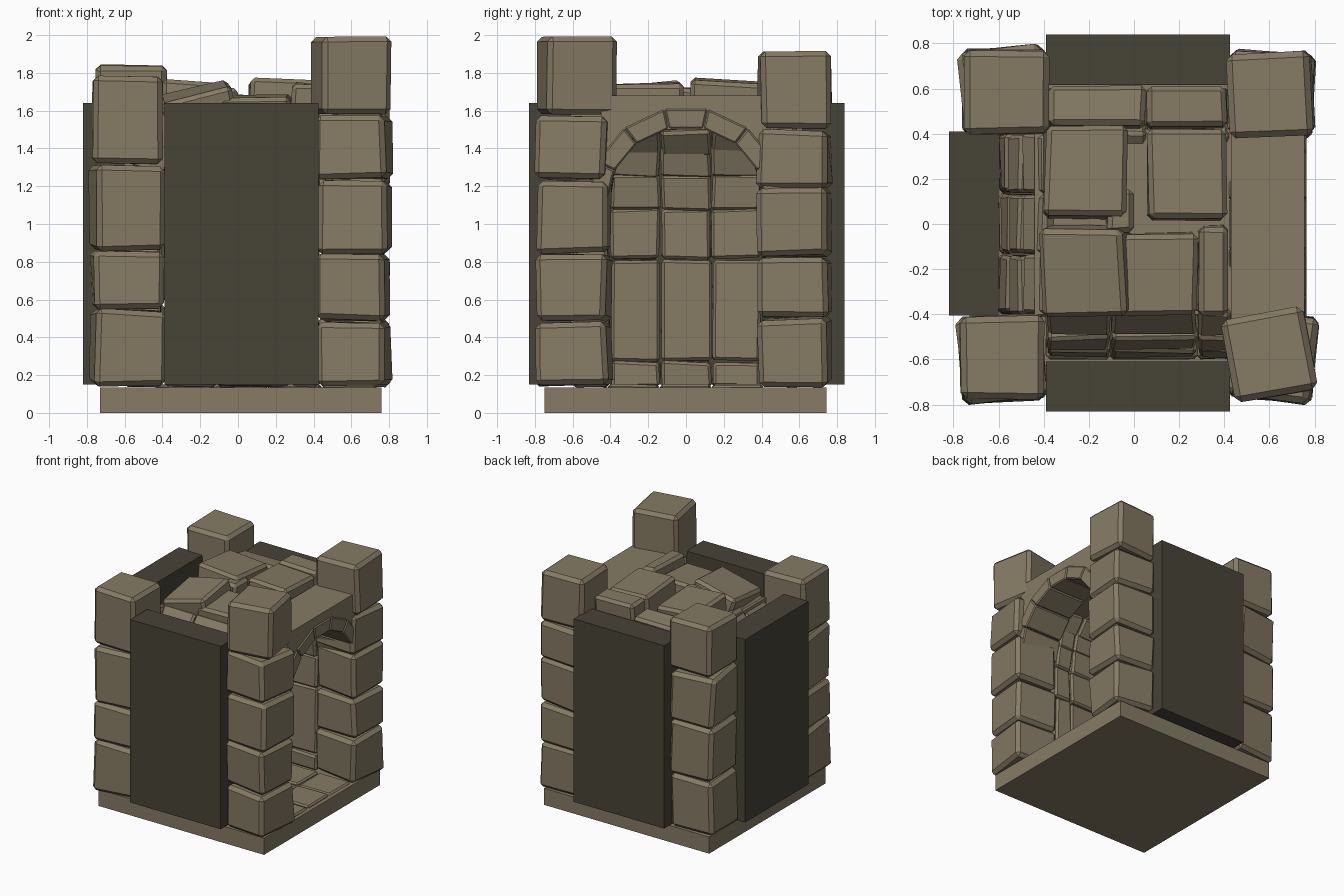
import bpy, bmesh, random
from math import radians, sin, cos
from mathutils import Matrix, Vector

random.seed(7)
cube = bpy.data.objects.get("Cube")
if cube:
    bpy.data.objects.remove(cube, do_unlink=True)


def material(name, rgb):
    m = bpy.data.materials.new(name)
    m.use_nodes = True
    m.diffuse_color = (*rgb, 1)
    m.node_tree.nodes["Principled BSDF"].inputs["Base Color"].default_value = (*rgb, 1)
    return m


STONE = material("tan_stone", (0.238, 0.198, 0.129))
DARK = material("dark_stone", (0.064, 0.056, 0.038))


def finish(name, bm, mat):
    bmesh.ops.recalc_face_normals(bm, faces=bm.faces)
    mesh = bpy.data.meshes.new(name)
    bm.to_mesh(mesh)
    bm.free()
    mesh.materials.append(mat)
    obj = bpy.data.objects.new(name, mesh)
    bpy.context.collection.objects.link(obj)
    return obj


def block(name, xs, ys, zs, rot=(0, 0, 0), jitter=0.0, bevel=0.0, mat=STONE, frame=None):
    """Rough chamfered stone filling the given ranges, turned about its centre."""
    bm = bmesh.new()
    bmesh.ops.create_cube(bm, size=1)
    size = Vector((xs[1] - xs[0], ys[1] - ys[0], zs[1] - zs[0]))
    centre = Vector((sum(xs), sum(ys), sum(zs))) / 2
    turn = Matrix.Identity(4)
    for axis, deg in zip("XYZ", rot):
        turn = Matrix.Rotation(radians(deg), 4, axis) @ turn
    for v in bm.verts:
        wobble = Vector([random.uniform(-jitter, jitter) for _ in range(3)])
        v.co = centre + turn @ (v.co * size + wobble)
    if bevel:
        bmesh.ops.bevel(bm, geom=bm.edges[:], offset=bevel, segments=1, affect='EDGES')
    if frame:
        bm.transform(frame)
    return finish(name, bm, mat)


def prism(name, outline, x0, x1, bevel=0.0):
    """Outline in y and z, extruded along x."""
    bm = bmesh.new()
    face = bm.faces.new([bm.verts.new((x0, y, z)) for y, z in outline])
    out = bmesh.ops.extrude_face_region(bm, geom=[face])
    moved = [g for g in out["geom"] if isinstance(g, bmesh.types.BMVert)]
    bmesh.ops.translate(bm, verts=moved, vec=(x1 - x0, 0, 0))
    if bevel:
        bmesh.ops.bevel(bm, geom=bm.edges[:], offset=bevel, segments=1, affect='EDGES')
    return finish(name, bm, STONE)


# Base and the three dark outer panels
block("base_slab", (-0.73, 0.76), (-0.75, 0.745), (0, 0.135))
PANEL_Z = (0.15, 1.64)
block("front_panel", (-0.39, 0.425), (-0.83, -0.61), PANEL_Z, mat=DARK)
block("back_panel", (-0.39, 0.425), (0.615, 0.84), PANEL_Z, mat=DARK)
block("side_panel", (-0.82, -0.6), (-0.405, 0.41), PANEL_Z, mat=DARK)

# Floor tiles
for i in range(4):
    for j in range(3):
        x, y = -0.42 + i * 0.29, -0.41 + j * 0.275
        block("floor_tile", (x, x + 0.28), (y, y + 0.265), (0.1, 0.15), jitter=0.003, bevel=0.012)

# Corner pillars: centre, joint heights, turn of the lower stones,
# then centre and turn of the top stone
pillars = {
    "front_right_pillar": ((0.612, -0.59), (0.14, 0.49, 0.84, 1.23, 1.575, 2.0), -5, (0.6, -0.58), 10),
    "back_right_pillar": ((0.605, 0.575), (0.14, 0.505, 0.83, 1.19, 1.5, 1.915), -3, (0.605, 0.575), 3),
    "front_left_pillar": ((-0.585, -0.595), (0.14, 0.55, 0.86, 1.315, 1.785), 4, (-0.585, -0.59), 1),
    "back_left_pillar": ((-0.575, 0.59), (0.14, 0.58, 1.02, 1.43, 1.845), 4, (-0.565, 0.585), 0),
}
for name, (centre, joints, turn, top_centre, top_turn) in pillars.items():
    for k, (z0, z1) in enumerate(zip(joints, joints[1:])):
        top = k == len(joints) - 2
        cx, cy = top_centre if top else centre
        if top:
            rot = (0, 0, top_turn)
        else:
            rot = (random.uniform(-1.5, 1.5), random.uniform(-1.5, 1.5), turn + random.uniform(-2, 2))
        h = 0.186
        block(name, (cx - h, cx + h), (cy - h, cy + h), (z0 + 0.004, z1 - 0.004), rot,
              0.006 if top else 0.011, 0.027)

# Inner walls: courses of (bottom, top, inward shift, lean), curving in at the top
courses = [(0.14, 0.27, 0, 0), (0.275, 0.81, 0, 0), (0.815, 1.08, 0, 0),
           (1.085, 1.275, 0.015, 8), (1.27, 1.44, 0.055, 18), (1.4, 1.56, 0.125, 40)]
walls = {
    "side_wall": (-90, (-0.4, -0.135, 0.135, 0.4)),
    "front_wall": (0, (-0.39, -0.105, 0.28, 0.43)),
    "back_wall": (180, (-0.42, -0.055, 0.16, 0.39)),
}
for name, (angle, cuts) in walls.items():
    frame = Matrix.Rotation(radians(angle), 4, 'Z')
    for z0, z1, shift, lean in courses:
        for u0, u1 in zip(cuts, cuts[1:]):
            block(name, (u0 + 0.004, u1 - 0.004), (-0.595 + shift, -0.41 + shift), (z0, z1),
                  (-lean, 0, 0), 0.008, 0.015, frame=frame)

# Doorway: wall above the opening, and a ring of wedge stones
CZ = 1.09


def polar(r, deg):
    return r * sin(radians(deg)), CZ + r * cos(radians(deg))


arc = [polar(0.47, a) for a in range(-72, 73, 12)]
prism("door_lintel", arc + [(0.45, 1.68), (-0.45, 1.68)], 0.43, 0.755)
ring = (-88, -63, -38, -12.5, 12.5, 38, 63, 86)
for a, b in zip(ring, ring[1:]):
    a, b = a + 0.2, b - 0.2
    prism("arch_stone", [polar(0.425, a), polar(0.53, a), polar(0.53, b), polar(0.425, b)],
          0.42, 0.765, 0.008)

# Roof: ceiling plate and loose tilted stones
block("ceiling", (-0.44, 0.44), (-0.4, 0.42), (1.5, 1.57))
roof = [
    ((-0.4, -0.02), (-0.4, -0.01), (1.52, 1.71), (7, -14, 0)),
    ((-0.1, 0.28), (-0.4, -0.04), (1.49, 1.68), (2, 0, 0)),
    ((0.28, 0.42), (-0.4, -0.01), (1.54, 1.74), (2, 1, 0)),
    ((-0.4, -0.03), (0.03, 0.43), (1.55, 1.745), (-4, 4, -1)),
    ((-0.12, 0), (-0.04, 0.15), (1.54, 1.72), (0, 3, 0)),
    ((0.06, 0.41), (0.02, 0.42), (1.55, 1.755), (-4, 2, 0)),
    ((-0.38, 0.05), (0.42, 0.6), (1.48, 1.68), (-8, 0, 0)),
    ((0.06, 0.41), (0.43, 0.6), (1.52, 1.755), (-3, 1, 0)),
]
for xs, ys, zs, rot in roof:
    block("roof_stone", xs, ys, zs, rot, 0.008, 0.022)
